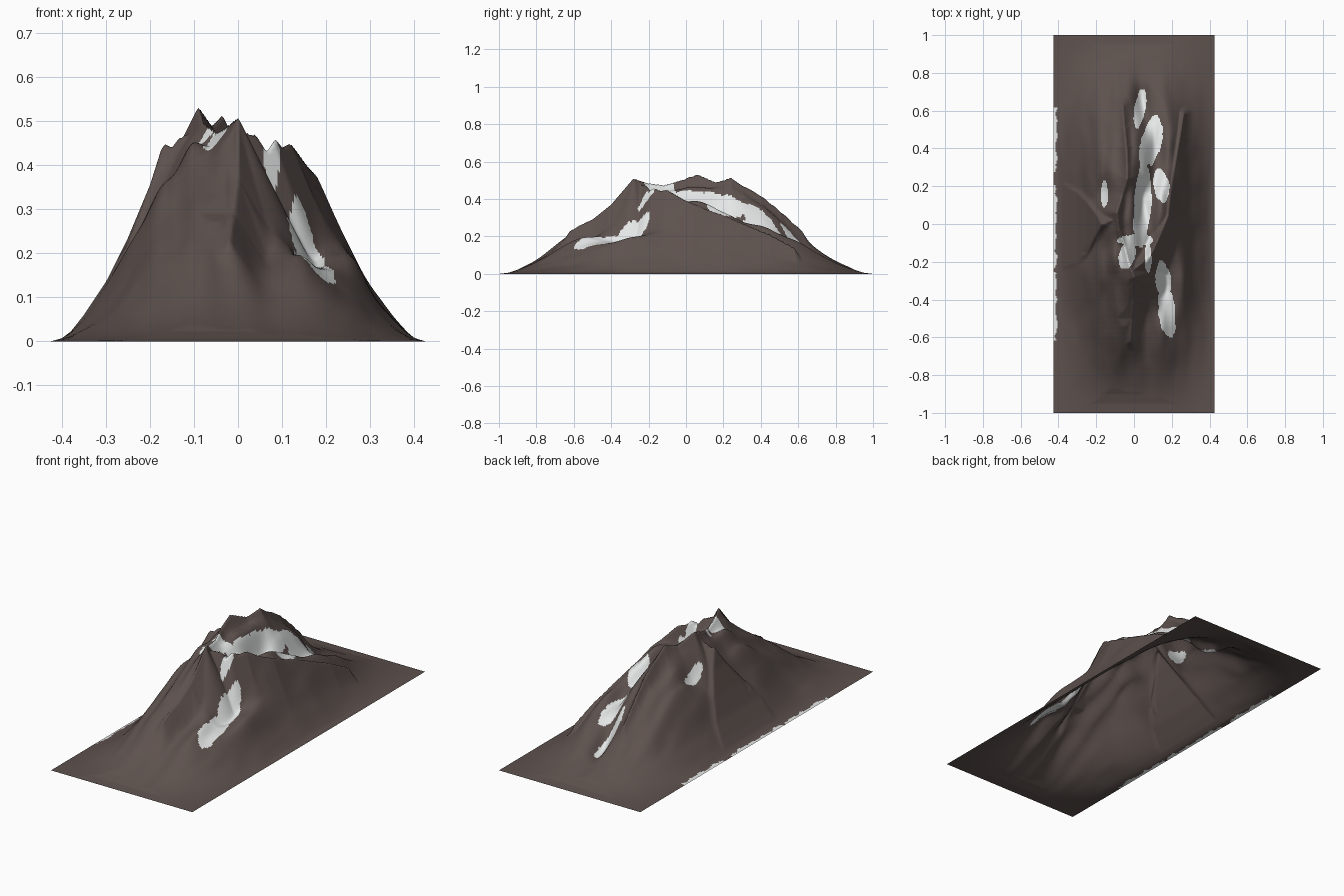
import bpy, bmesh, math
from mathutils import Vector, noise

W, L = 0.425, 1.0
NX, NY = 160, 340

# Skyline seen from the front (x, z) and from the side (y, z)
FRONT = [(-.425, 0), (-.4, .007), (-.38, .022), (-.35, .06), (-.3, .135), (-.25, .235), (-.2, .355), (-.17, .45),
         (-.15, .44), (-.12, .48), (-.1, .53), (-.085, .53), (-.05, .497), (-.035, .515), (0, .51),
         (.03, .485), (.065, .43), (.085, .46), (.1, .44), (.12, .45), (.15, .42), (.19, .365), (.22, .30),
         (.25, .245), (.3, .14), (.35, .07), (.38, .025), (.4, .008), (.425, 0)]
SIDE = [(-1, 0), (-.95, .006), (-.9, .022), (-.8, .075), (-.7, .155), (-.6, .245), (-.5, .29), (-.4, .37),
        (-.28, .51), (-.2, .49), (-.12, .475), (-.05, .495), (.06, .533), (.17, .49), (.24, .515), (.3, .475),
        (.4, .42), (.5, .34), (.6, .25), (.7, .135), (.8, .075), (.9, .022), (.95, .006), (1, 0)]

# Ridge lines: steepness of the sides, then points as (x, y, z)
RIDGES = [
    (2.0, [(-.02, -.62, .23), (-.01, -.5, .29), (0, -.4, .37), (0, -.28, .51), (-.03, -.2, .485),
           (-.05, -.12, .475), (-.08, -.03, .5), (-.09, .06, .533), (-.06, .16, .49), (-.036, .24, .515),
           (-.035, .3, .475), (-.04, .4, .42), (-.05, .5, .34), (-.06, .62, .23)]),
    (1.5, [(-.09, .03, .48), (-.165, 0, .45), (-.2, -.06, .35), (-.25, -.16, .22)]),
    (2.3, [(0, -.24, .48), (.08, -.18, .46), (.12, -.1, .45), (.15, -.03, .41), (.18, .04, .37),
           (.19, .15, .32), (.215, .3, .265), (.24, .45, .21), (.26, .58, .14)]),
]

# Hollows and spurs: x, y, half width, half length, height
BUMPS = [(.045, .13, .045, .13, -.09), (.12, .27, .055, .14, -.1), (.1, .45, .06, .13, -.07),
         (.04, .62, .05, .12, -.085), (.155, -.27, .065, .15, -.17), (.07, -.52, .04, .16, -.035),
         (-.155, .18, .04, .1, -.05), (-.09, -.3, .04, .09, -.05), (-.06, -.5, .05, .15, .02),
         (.18, -.46, .04, .1, -.02), (.26, -.2, .03, .2, .015), (-.22, .3, .05, .15, .02)]

# Snow patches: x, y, half width, half length, lean
SNOW = [(.03, .61, .03, .105, .15), (.092, .44, .056, .14, .2), (.045, .1, .047, .22, .05),
        (.145, .2, .042, .09, -.2), (-.157, .16, .018, .07, 0), (.01, -.085, .09, .03, 0),
        (-.04, -.17, .045, .07, .2), (.075, -.18, .018, .075, 0), (.155, -.29, .042, .1, -.1),
        (.175, -.46, .044, .135, -.1)]


def interp(table, t):
    for (a, za), (b, zb) in zip(table, table[1:]):
        if t <= b:
            return za + (zb - za) * max(0, t - a) / (b - a)
    return table[-1][1]


def soft(table, t, r):
    return sum(interp(table, t + r * k / 4) * (5 - abs(k)) for k in range(-4, 5)) / 25


def n(x, y, fx, fy, seed):
    return noise.noise(Vector((x * fx, y * fy, seed)))


def ridge_height(x, y):
    best = -1
    for steep, line in RIDGES:
        for a, b in zip(line, line[1:]):
            dx, dy = b[0] - a[0], b[1] - a[1]
            t = ((x - a[0]) * dx + (y - a[1]) * dy) / (dx * dx + dy * dy)
            t = min(1, max(0, t))
            d = math.hypot(x - a[0] - t * dx, y - a[1] - t * dy)
            best = max(best, a[2] + t * (b[2] - a[2]) - steep * d)
    return best


def height(x, y, f, g, fs, gs):
    mass = fs * gs / .52
    gully = n(x + .06 * y, y, 9, 2.4, 3.7)
    h = mass * (.91 + .12 * gully + .06 * n(x, y, 18, 7, 8.1))
    for bx, by, sx, sy, amp in BUMPS:
        h += amp * math.exp(-((x - bx) / sx) ** 2 - ((y - by) / sy) ** 2) * min(1, mass * 8)
    # blend the ridges softly into the main mass
    r = ridge_height(x, y)
    k = .04
    u = max(0, k - abs(h - r)) / k
    h = max(h, r) + u * u * k * .25
    return max(0, min(h, f, g))


def is_snow(x, y):
    wob = .25 * n(x, y, 30, 14, 1.3) + .12 * n(x, y, 80, 50, 5.5)
    for cx, cy, rx, ry, lean in SNOW:
        dy = y - cy
        dx = x - cx - lean * dy
        if (dx / rx) ** 2 + (dy / ry) ** 2 < 1 + 1.4 * wob:
            return True
    # thin snow line along the left border
    edge = W - .014 + .012 * n(x, y, 1, 30, 7.7)
    return x < -edge and -.62 < y < .62 and n(x, y, 1, 9, 2.2) > -.3


def material(name, rgb):
    m = bpy.data.materials.new(name)
    m.diffuse_color = (*rgb, 1)
    return m


# Mountain sheet
bm = bmesh.new()
xs = [-W + 2 * W * i / NX for i in range(NX + 1)]
front = [(interp(FRONT, x), soft(FRONT, x, .04)) for x in xs]
grid = []
for j in range(NY + 1):
    y = -L + 2 * L * j / NY
    g, gs = interp(SIDE, y), soft(SIDE, y, .12)
    grid.append([bm.verts.new((x, y, height(x, y, f, g, fs, gs))) for x, (f, fs) in zip(xs, front)])
for j in range(NY):
    for i in range(NX):
        face = bm.faces.new((grid[j][i], grid[j][i + 1], grid[j + 1][i + 1], grid[j + 1][i]))
        c = face.calc_center_median()
        face.material_index = 1 if is_snow(c.x, c.y) else 0
        face.smooth = True

mesh = bpy.data.meshes.new("mountain")
bm.to_mesh(mesh)
bm.free()
mesh.materials.append(material("brown rock", (.11, .083, .075)))
mesh.materials.append(material("snow white", (.8, .82, .82)))
mountain = bpy.data.objects.new("mountain", mesh)
bpy.context.collection.objects.link(mountain)
